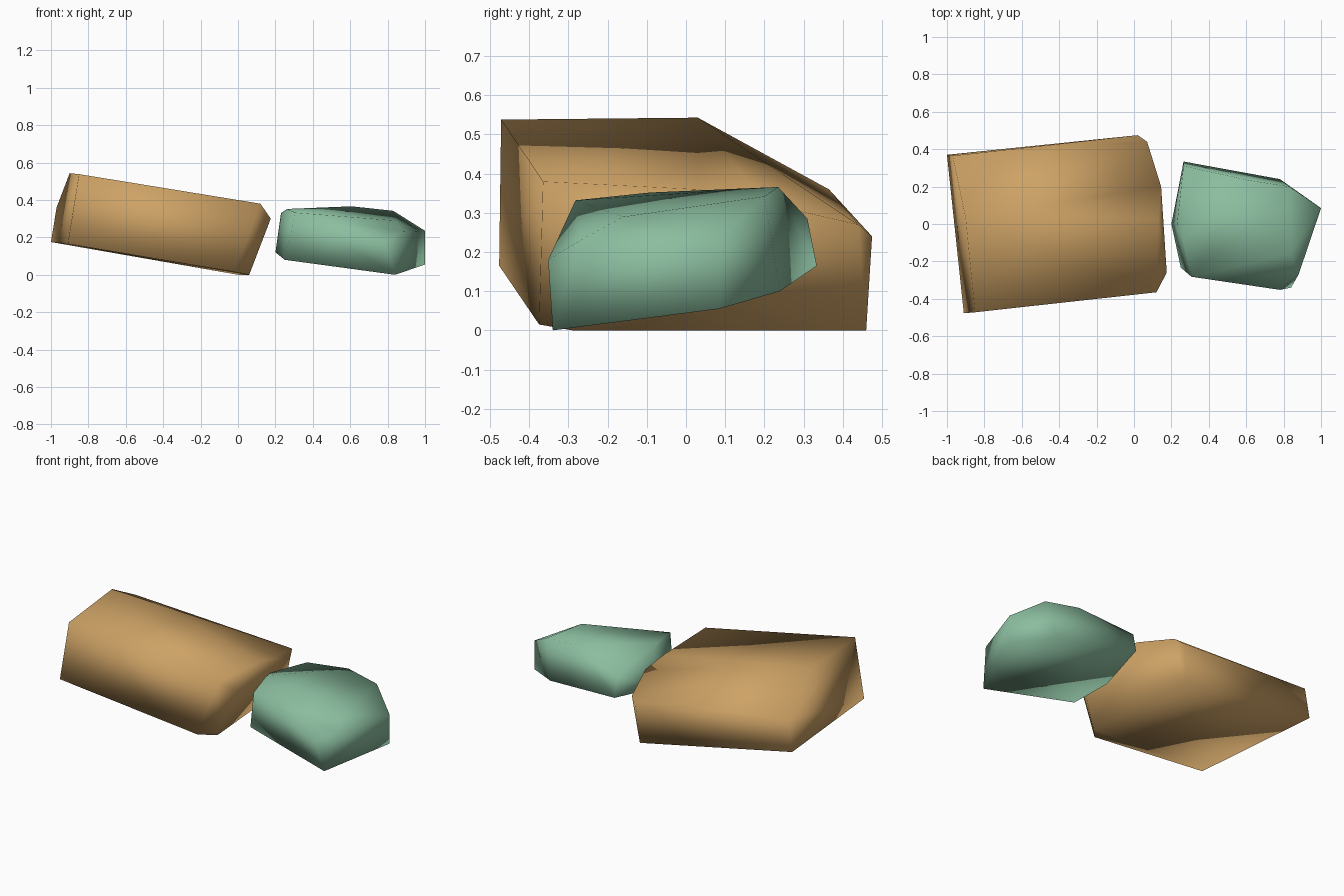
import bpy
import bmesh

default_cube = bpy.data.objects.get("Cube")
if default_cube:
    bpy.data.objects.remove(default_cube, do_unlink=True)


def make_material(name, colour):
    material = bpy.data.materials.new(name)
    material.use_nodes = True
    material.diffuse_color = (*colour, 1)
    shader = next(node for node in material.node_tree.nodes
                  if node.type == "BSDF_PRINCIPLED")
    shader.inputs["Base Color"].default_value = (*colour, 1)
    shader.inputs["Roughness"].default_value = 0.8
    return material


def make_rock(name, material, *corner_groups):
    """Wrap a convex, smooth-shaded skin around the corners of a rock."""
    bm = bmesh.new()
    for group in corner_groups:
        for corner in group:
            bm.verts.new(corner)
    hull = bmesh.ops.convex_hull(bm, input=bm.verts[:])
    # Remove any corners that ended up inside the skin
    loose = [v for v in bm.verts if not v.link_faces]
    bmesh.ops.delete(bm, geom=loose, context="VERTS")
    bmesh.ops.recalc_face_normals(bm, faces=bm.faces[:])
    for face in bm.faces:
        face.smooth = True

    mesh = bpy.data.meshes.new(name)
    bm.to_mesh(mesh)
    bm.free()
    mesh.materials.append(material)
    rock = bpy.data.objects.new(name, mesh)
    bpy.context.scene.collection.objects.link(rock)
    return rock


tan = make_material("tan stone", (.61, .36, .13))
green = make_material("pale green stone", (.26, .515, .35))

# Large slab rock: the raised end, then the chipped end resting on the ground
raised_end = [
    (-.91, -.477, .165), (-.85, -.472, .538), (-.9, .03, .543),
    (-.97, .365, .36), (-1, .37, .175),
]
chipped_end = [
    (-.02, -.375, .015), (.06, -.29, 0), (0, .46, 0),
    (.02, .475, .24), (.07, .44, .27), (.145, .2, .325),
    (.13, .03, .36), (.12, -.365, .38), (.175, -.26, .3),
]
make_rock("large_slab_rock", tan, raised_end, chipped_end)

# Small rock: lower corners, then the upper rim
lower_corners = [
    (.84, -.34, 0), (1, .085, .055), (.78, .24, .1),
    (.265, .334, .165), (.2, 0, .12), (.25, -.233, .08),
]
upper_rim = [
    (.78, -.352, .18), (.88, -.27, .23), (1, .085, .235),
    (.83, .2, .342), (.607, .235, .366), (.265, .31, .285),
    (.23, 0, .33), (.262, -.09, .352), (.307, -.282, .332),
    (.84, -.16, .29),
]
make_rock("small_rock", green, lower_corners, upper_rim)
